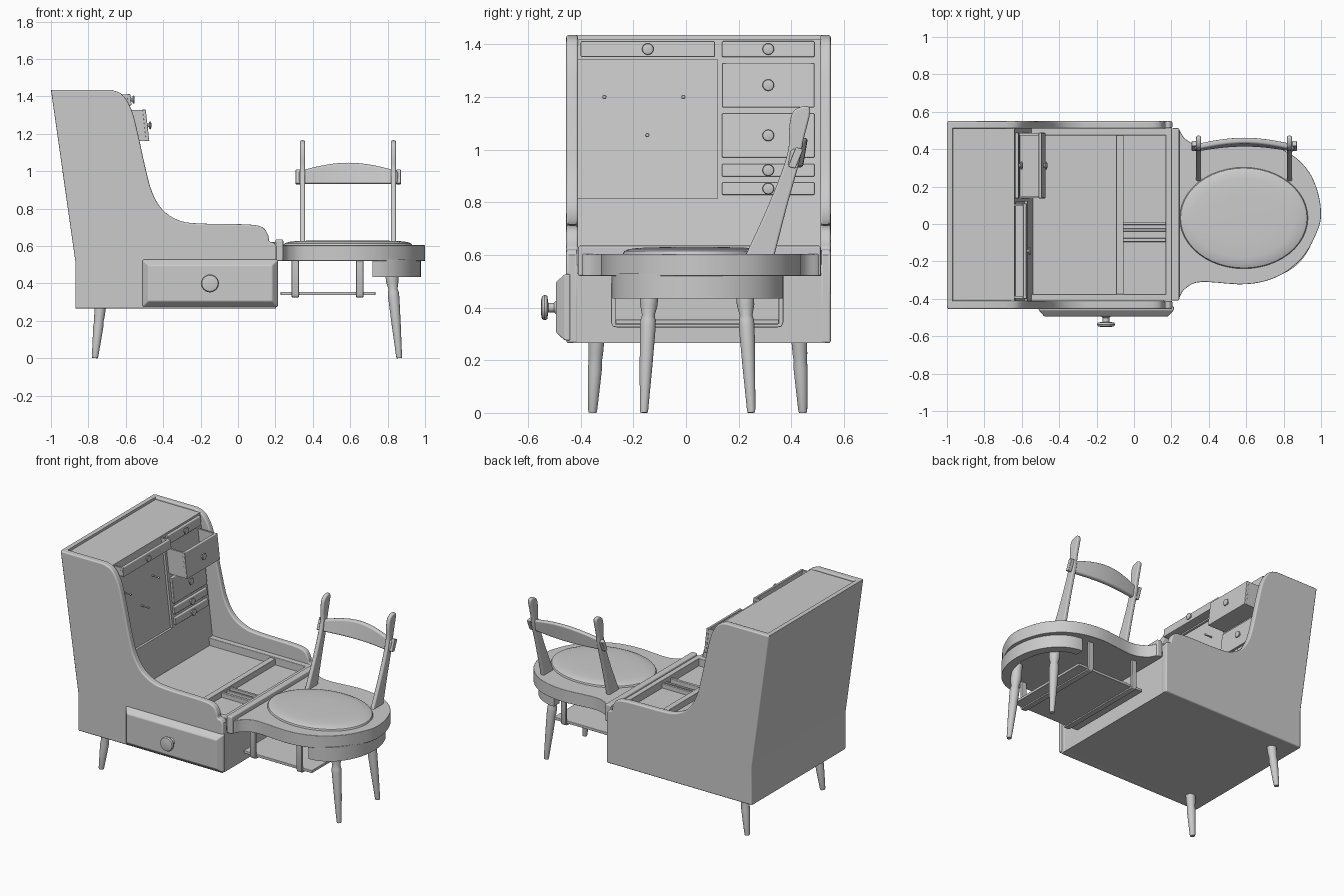
import bpy, bmesh
from math import sin, cos, pi
from mathutils import Vector


def loft(name, rings, bevel=0.0):
    """Skin a list of closed rings, cap both ends, bevel and smooth by angle."""
    bm = bmesh.new()
    vs = [[bm.verts.new(p) for p in r] for r in rings]
    n = len(rings[0])
    for a, b in zip(vs, vs[1:]):
        for i in range(n):
            bm.faces.new((a[i], a[(i + 1) % n], b[(i + 1) % n], b[i]))
    bm.faces.new(vs[0])
    bm.faces.new(vs[-1])
    bmesh.ops.recalc_face_normals(bm, faces=bm.faces)
    me = bpy.data.meshes.new(name)
    bm.to_mesh(me)
    bm.free()
    ob = bpy.data.objects.new(name, me)
    bpy.context.collection.objects.link(ob)
    bpy.ops.object.select_all(action='DESELECT')
    ob.select_set(True)
    bpy.context.view_layer.objects.active = ob
    bpy.ops.object.shade_smooth_by_angle(angle=0.6)
    if bevel:
        m = ob.modifiers.new("bevel", 'BEVEL')
        m.width, m.segments, m.harden_normals = bevel, 3, True
        m.angle_limit = 0.7
    return ob


def prism(name, pts, axis, a, b, bevel=0.0):
    put = {'x': lambda p, t: (t, p[0], p[1]),
           'y': lambda p, t: (p[0], t, p[1]),
           'z': lambda p, t: (p[0], p[1], t)}[axis]
    return loft(name, [[put(p, t) for p in pts] for t in (a, b)], bevel)


def box(name, x, y, z, bevel=0.0, slant=None):
    s = slant or (lambda h: 0)
    return loft(name, [[(x[0] + s(h), y[0], h), (x[1] + s(h), y[0], h),
                        (x[1] + s(h), y[1], h), (x[0] + s(h), y[1], h)] for h in z], bevel)


def lathe(name, p, q, prof, squash=1.0, n=24):
    """Turn (t, radius) pairs around the line p-q."""
    p, q = Vector(p), Vector(q)
    rot = (q - p).to_track_quat('Z', 'Y')
    return loft(name, [[p.lerp(q, t) + rot @ Vector((r * cos(2 * pi * i / n),
                squash * r * sin(2 * pi * i / n), 0)) for i in range(n)] for t, r in prof])


def spline(pts, steps=5):
    """Catmull-Rom curve through the points."""
    P = [Vector(p) for p in pts]
    out = []
    for i in range(len(P) - 1):
        a, b, c, d = P[max(i - 1, 0)], P[i], P[i + 1], P[min(i + 2, len(P) - 1)]
        for k in range(steps):
            t = k / steps
            out.append(0.5 * (2 * b + (c - a) * t + (2 * a - 5 * b + 4 * c - d) * t * t
                              + (3 * b - a - 3 * c + d) * t ** 3))
    return [tuple(v) for v in out] + [tuple(P[-1])]


# scrolled side panels
edge = spline([(-0.68, 1.435), (-0.62, 1.41), (-0.57, 1.33), (-0.535, 1.2), (-0.5, 1.04),
               (-0.46, 0.89), (-0.4, 0.79), (-0.31, 0.735), (-0.2, 0.72), (0.05, 0.715),
               (0.13, 0.70), (0.16, 0.66), (0.168, 0.625), (0.19, 0.618), (0.205, 0.6)])
side = [(-1, 1.435)] + edge + [(0.205, 0.4), (0.205, 0.265), (-0.87, 0.265), (-0.87, 0.52)]
prism("side_panel_front", side, 'y', -0.455, -0.41, 0.012)
prism("side_panel_back", side, 'y', 0.51, 0.55, 0.012)

# base carcass, sloped rear board and cabinet top
box("base", (-0.868, 0.203), (-0.43, 0.53), (0.266, 0.53))
prism("rear_board", [(-1, 1.435), (-0.97, 1.435), (-0.84, 0.52), (-0.84, 0.266), (-0.87, 0.266),
                     (-0.87, 0.52)], 'y', -0.44, 0.54)


def face(z):
    return -0.64 + (1.43 - z) * 0.115


# cabinet block: shallow pinboard on the left, drawer column on the right
back = [(-0.85, 0.53), (-0.975, 1.42)]
prism("pinboard_cabinet", back + [(face(1.42), 1.42), (face(1.343), 1.343),
      (face(1.343) - 0.015, 1.343), (face(0.815) - 0.015, 0.815), (face(0.815), 0.815),
      (face(0.53), 0.53)], 'y', -0.415, 0.12)
prism("drawer_cabinet", back + [(face(1.42), 1.42), (face(0.53), 0.53)], 'y', 0.12, 0.515)

# pegs on the board
for y, z in ((-0.31, 1.2), (-0.01, 1.2), (-0.147, 1.055)):
    x = face(z) - 0.02
    lathe("peg", (x, y, z), (x + 0.06, y, z), [(0, .005), (0.9, .005), (0.9, .008), (1, .006)], n=10)

KNOB = [(0, .012), (.4, .009), (.5, .018), (.7, .022), (.9, .02), (1, .012)]


def drawer(y0, y1, z0, z1, out):
    if out > 0.05:  # pulled out, with an open top
        w = 0.012
        box("drawer_floor", (-0.01, out), (y0 + .002, y1 - .002), (z0 + .001, z0 + .012), 0, face)
        for a in (y0 + 0.002, y1 - 0.002 - w):
            box("drawer_side", (-0.01, out), (a, a + w), (z0 + .001, z1 - .002), 0, face)
    box("drawer_front", (max(out - 0.018, -0.01), out), (y0, y1), (z0, z1), 0.005, face)
    y, z = (y0 + y1) / 2, (z0 + z1) / 2
    x = face(z) + out - 0.002
    lathe("drawer_knob", (x, y, z), (x + 0.022, y, z), KNOB)


for d in ((-0.40, 0.11, 1.352, 1.412, 0.062), (0.137, 0.488, 1.352, 1.412, 0.02),
          (0.137, 0.488, 1.16, 1.33, 0.135), (0.137, 0.488, 0.97, 1.138, 0.02),
          (0.137, 0.488, 0.898, 0.946, 0.015), (0.137, 0.488, 0.828, 0.876, 0.015)):
    drawer(*d)


# large front drawer with raised, chamfered face and knob
def rect(m, y):
    return [(-0.51 + m, y, 0.275 + m), (0.213 - m, y, 0.275 + m),
            (0.213 - m, y, 0.527 - m), (-0.51 + m, y, 0.527 - m)]


loft("large_drawer_front", [rect(0, -0.44), rect(0, -0.46), rect(0.03, -0.494)], 0.006)
lathe("large_knob", (-0.15, -0.49, 0.4), (-0.15, -0.55, 0.4),
      [(0, .03), (.2, .018), (.55, .018), (.62, .045), (.8, .048), (.95, .043), (1, .03)])

# desk tray with rails and compartments
box("tray_floor", (-0.57, 0.19), (-0.42, 0.52), (0.52, 0.57))
for x, y, z in (((-0.56, 0.2), (-0.415, -0.375), 0.62), ((-0.56, 0.2), (0.473, 0.515), 0.62),
                ((0.168, 0.204), (-0.415, 0.515), 0.62), ((-0.095, -0.055), (-0.38, 0.48), 0.61),
                ((-0.06, 0.175), (-0.005, 0.012), 0.60), ((-0.06, 0.175), (-0.04, -0.025), 0.595),
                ((-0.06, 0.175), (-0.095, -0.075), 0.60)):
    box("tray_rail", x, y, (0.56, z), 0.004)

# seat slab joined to the desk, with oval cushion
box("seat_joint", (0.2, 0.242), (-0.41, 0.512), (0.52, 0.635), 0.008)
outline = spline([(0.21, -0.405), (0.24, -0.395), (0.275, -0.345), (0.36, -0.31), (0.6, -0.322), (0.77, -0.28),
                  (0.9, -0.18), (0.975, -0.05), (1.0, 0.05), (0.98, 0.18), (0.92, 0.3), (0.8, 0.395),
                  (0.62, 0.435), (0.38, 0.415), (0.28, 0.45), (0.24, 0.505), (0.21, 0.512)])
prism("seat", outline, 'z', 0.52, 0.604, 0.016)
lathe("cushion", (0.587, 0.032, 0.59), (0.587, 0.032, 0.63),
      [(0, .343), (.4, .343), (.6, .338), (.8, .315), (.92, .27), (.98, .17), (1, .06)], 0.79, 48)

# curved apron under the seat end
arc = [-pi / 2 + pi * i / 28 for i in range(29)]
ring = [(0.72 + 0.258 * cos(a), 0.045 + 0.325 * sin(a)) for a in arc]
ring += [(0.72 + 0.2 * cos(a), 0.045 + 0.265 * sin(a)) for a in reversed(arc)]
prism("seat_apron", ring, 'z', 0.435, 0.53)

# turned legs
LEG = [(-0.25, .03), (0, .034), (.06, .033), (.15, .024), (.19, .029), (.25, .03), (.6, .024),
       (.97, .016), (1, .014)]
for y0, y1 in ((-0.14, -0.16), (0.225, 0.248)):
    lathe("seat_leg", (0.823, y0, 0.435), (0.862, y1, 0.001), LEG)
for y0, y1 in ((-0.34, -0.355), (0.43, 0.444)):
    lathe("cabinet_leg", (-0.735, y0, 0.28), (-0.765, y1, 0.001),
          [(0, .03), (.2, .028), (.3, .025), (.4, .027), (.7, .022), (.97, .017), (1, .015)])

# hanging shelf: two U brackets carrying a board
u = [(-0.285, 0.53), (-0.285, 0.345), (-0.278, 0.328), (-0.262, 0.325), (0.347, 0.325),
     (0.363, 0.328), (0.37, 0.345), (0.37, 0.53), (0.352, 0.53), (0.352, 0.337),
     (-0.267, 0.337), (-0.267, 0.53)]
for x in (0.287, 0.632):
    prism("shelf_bracket", u, 'x', x, x + 0.038, 0.004)
box("shelf", (0.228, 0.735), (-0.267, 0.352), (0.337, 0.355), 0.003)

# raked back posts with scrolled tops
post = spline([(0.225, 0.595), (0.305, 0.77), (0.365, 0.92), (0.39, 1.01), (0.392, 1.08), (0.402, 1.135),
               (0.425, 1.158), (0.46, 1.165), (0.472, 1.145), (0.46, 1.09), (0.445, 1.03),
               (0.43, 0.95), (0.385, 0.79), (0.335, 0.595)], 4)
for x in (0.332, 0.818):
    prism("back_post", post, 'x', x, x + 0.027, 0.009)

# bowed crest rail and its end blocks
rings = []
for i in range(17):
    t = i / 16
    s = sin(pi * t)
    x, y, lo, hi = 0.325 + 0.53 * t, 0.4 + 0.028 * s, 0.932, 1.0 + 0.045 * s
    k = 0.17
    rings.append([(x, y - .016, lo), (x, y + .016, lo),
                  (x, y + .016 + k * (hi - lo), hi), (x, y - .016 + k * (hi - lo), hi)])
loft("crest_rail", rings, 0.012)
for x in (0.308, 0.845):
    prism("crest_end_block", [(0.388, 0.935), (0.415, 0.928), (0.445, 1.0), (0.418, 1.01)],
          'x', x, x + 0.026, 0.005)
